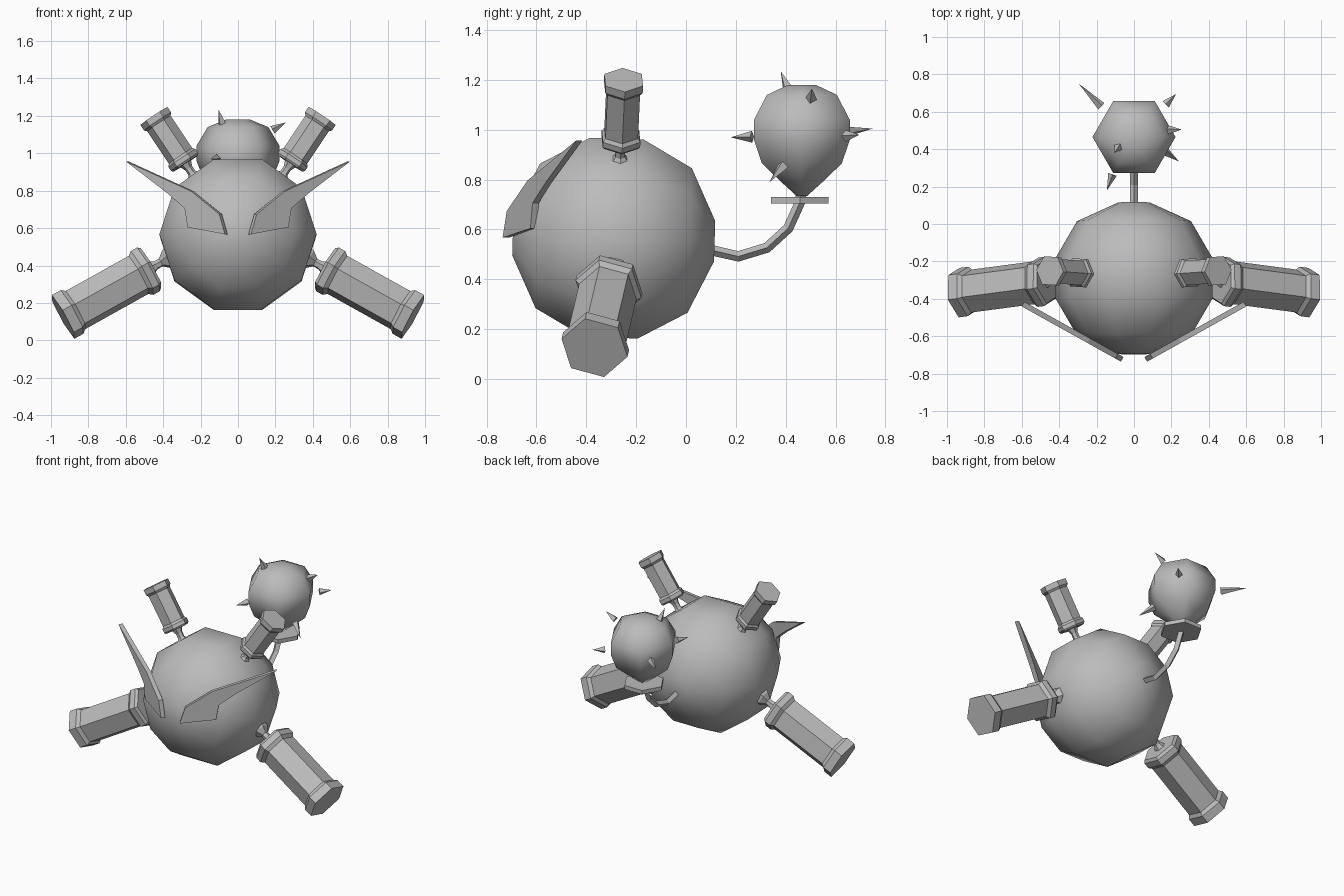
import bpy, bmesh, math
from mathutils import Vector

if "Cube" in bpy.data.objects:
    bpy.data.objects.remove(bpy.data.objects["Cube"], do_unlink=True)

grey = bpy.data.materials.new("plain_grey")
grey.use_nodes = True
grey.diffuse_color = (0.5, 0.5, 0.5, 1)
grey.node_tree.nodes["Principled BSDF"].inputs["Base Color"].default_value = (0.5, 0.5, 0.5, 1)


def add_object(name, bm, smooth=False):
    bmesh.ops.recalc_face_normals(bm, faces=bm.faces)
    for f in bm.faces:
        f.smooth = smooth
    mesh = bpy.data.meshes.new(name)
    bm.to_mesh(mesh)
    bm.free()
    mesh.materials.append(grey)
    ob = bpy.data.objects.new(name, mesh)
    bpy.context.collection.objects.link(ob)
    return ob


def lathe(name, profile, origin, axis, up, sides=6, smooth=False):
    """Turn (radius, distance) pairs around an axis; one corner points at up."""
    origin, axis, up = Vector(origin), Vector(axis).normalized(), Vector(up)
    v = (up - axis * up.dot(axis)).normalized()
    u = v.cross(axis)
    bm = bmesh.new()
    rings = []
    for r, d in profile:
        ring = []
        for i in range(sides):
            a = math.tau * i / sides
            ring.append(bm.verts.new(origin + axis * d + (v * math.cos(a) + u * math.sin(a)) * r))
        rings.append(ring)
    for a, b in zip(rings, rings[1:]):
        for i in range(sides):
            j = (i + 1) % sides
            bm.faces.new((a[i], a[j], b[j], b[i]))
    bm.faces.new(rings[0])
    bm.faces.new(rings[-1])
    bmesh.ops.remove_doubles(bm, verts=bm.verts, dist=0.0001)
    return add_object(name, bm, smooth)


# Round body, turned around the front-back axis
lathe("body", [(0.085, -0.405), (0.305, -0.305), (0.42, -0.108),
               (0.42, 0.108), (0.305, 0.305), (0.085, 0.405)],
      (0, -0.29, 0.565), (0, 1, -0.03), (1, 0, 0), 10, True)


# Flanged barrels with flared joints
def barrel(name, inner, outer, radius, rim, joint, up):
    inner, outer = Vector(inner), Vector(outer)
    axis = outer - inner
    n = axis.length
    core = radius * 0.87
    lathe(name, [(radius * 0.9, 0), (radius, rim * 0.3), (radius, rim), (core, rim * 1.4),
                 (core, n - rim * 1.4), (radius, n - rim), (radius, n)], inner, axis, up)
    lathe(name + "_joint", [(joint, -0.125), (joint * 0.9, -0.095), (joint * 0.4, -0.06),
                            (joint * 0.4, -0.03), (joint * 0.7, 0.01)], inner, axis, up)


for side, s in (("left", 1), ("right", -1)):
    barrel(side + "_lower_barrel", (s * 0.465, -0.305, 0.387), (s * 0.935, -0.367, 0.125),
           0.137, 0.055, 0.06, (0, -0.2, 1))
    barrel(side + "_upper_barrel", (s * 0.28, -0.262, 0.945), (s * 0.45, -0.25, 1.2),
           0.087, 0.035, 0.055, (0, 0, 1))

# Angled brow plates on the front
outline = [(0.6, 0.957), (0.25, 0.797), (0.1, 0.674), (0.07, 0.567),
           (0.18, 0.588), (0.27, 0.604), (0.286, 0.706), (0.377, 0.786)]
for side, s in (("left", 1), ("right", -1)):
    bm = bmesh.new()
    face = bm.faces.new([bm.verts.new((s * x, -0.775 + 0.557 * x, z)) for x, z in outline])
    grown = bmesh.ops.extrude_face_region(bm, geom=[face])["geom"]
    bmesh.ops.translate(bm, vec=(-s * 0.014, 0.025, 0),
                        verts=[g for g in grown if isinstance(g, bmesh.types.BMVert)])
    add_object(side + "_brow_plate", bm)

# Curved tail
curve = bpy.data.curves.new("tail", "CURVE")
curve.dimensions = "3D"
curve.bevel_depth = 0.021
curve.bevel_resolution = 0
curve.use_fill_caps = True
path = [(0.05, 0.54), (0.11, 0.515), (0.21, 0.492), (0.325, 0.527), (0.41, 0.605), (0.46, 0.715), (0.46, 0.77)]
spline = curve.splines.new("POLY")
spline.points.add(len(path) - 1)
for p, (y, z) in zip(spline.points, path):
    p.co = (0, y, z, 1)
spline.use_smooth = False
curve.materials.append(grey)
bpy.context.collection.objects.link(bpy.data.objects.new("tail", curve))

# Tail collar and spiked ball
lathe("tail_collar", [(0.133, 0), (0.133, 0.027)], (0, 0.457, 0.704), (0, 0, 1), (1, 0, 0))
lathe("tail_ball", [(0.025, -0.245), (0.095, -0.19), (0.185, -0.115), (0.222, -0.02), (0.222, 0.06),
                    (0.162, 0.16), (0.065, 0.2)],
      (0, 0.465, 0.98), (0, 0, 1), (1, 0, 0), 6, True)

# Spikes: base then tip
spikes = [((-0.085, 0.41, 1.16), (-0.105, 0.38, 1.235)),
          ((0.185, 0.503, 1.125), (0.255, 0.505, 1.165)),
          ((-0.115, 0.265, 0.972), (-0.145, 0.18, 0.97)),
          ((0.165, 0.39, 0.855), (0.24, 0.335, 0.79)),
          ((-0.175, 0.63, 0.99), (-0.295, 0.75, 1.005)),
          ((0.17, 0.64, 0.975), (0.225, 0.695, 0.98))]
for i, (base, tip) in enumerate(spikes):
    axis = Vector(tip) - Vector(base)
    lathe(f"spike_{i + 1}", [(0.024, 0), (0, axis.length)], base, axis, (0.1, 0.2, 1), 4)
